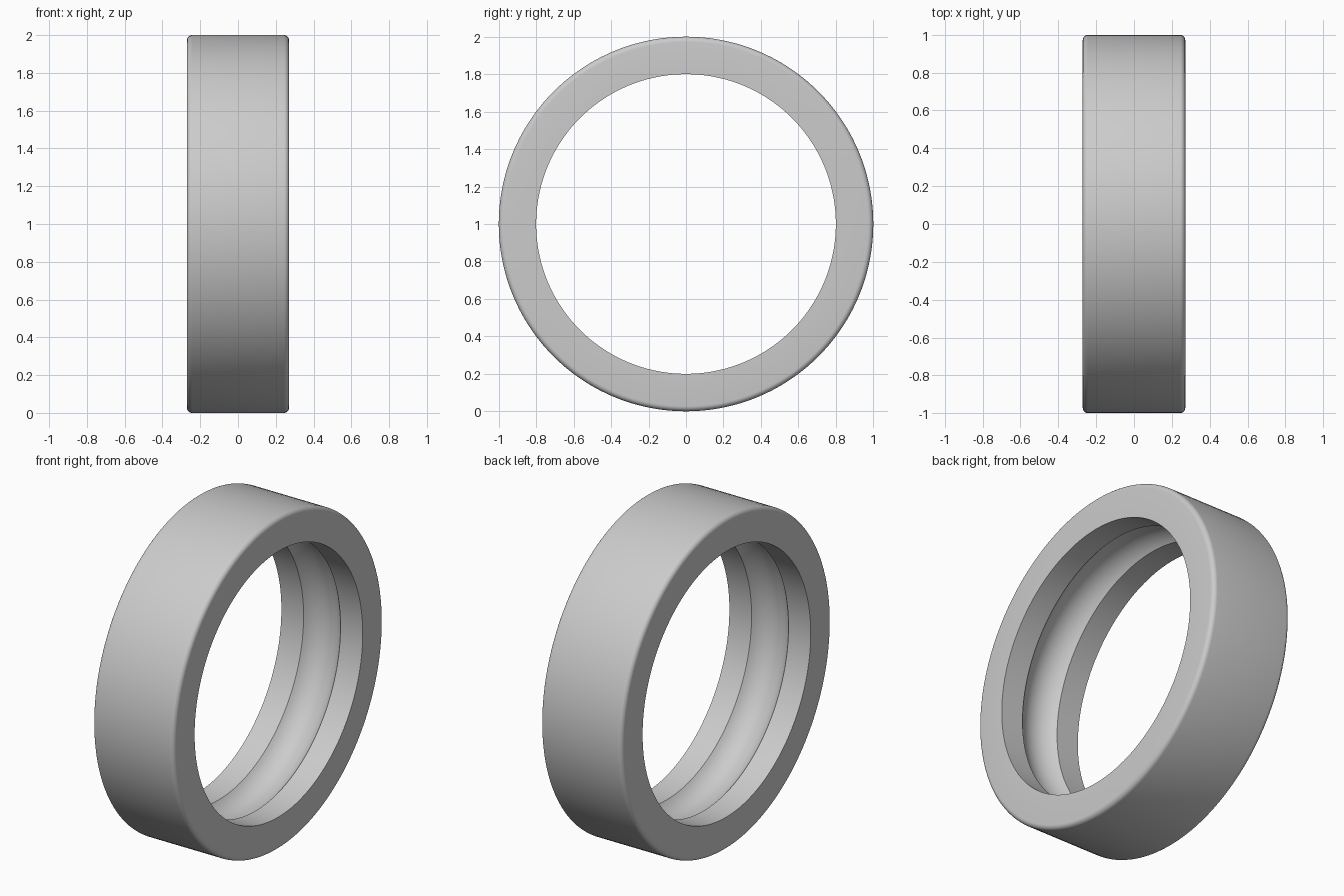
import bpy, bmesh, math

if "Cube" in bpy.data.objects:
    bpy.data.objects.remove(bpy.data.objects["Cube"])

OUTER, INNER, HALF = 1.0, 0.8, 0.271      # ring radii and half width
FILLET = 0.028                            # rounding of the outer rims
GROOVE_HALF, GROOVE_DEPTH = 0.123, 0.06   # ball track in the bore
SEGMENTS = 144


def arc(cx, cr, rad, a0, a1, steps):
    """Points (x, radius) along an arc."""
    return [(cx + rad * math.cos(a0 + (a1 - a0) * i / steps),
             cr + rad * math.sin(a0 + (a1 - a0) * i / steps))
            for i in range(steps + 1)]


# Cross-section: rounded outer corners, sharp bore corners, circular track
profile = [(HALF, INNER)]
profile += arc(HALF - FILLET, OUTER - FILLET, FILLET, 0, math.pi / 2, 6)
profile += arc(-HALF + FILLET, OUTER - FILLET, FILLET, math.pi / 2, math.pi, 6)
profile += [(-HALF, INNER)]
track_r = (GROOVE_HALF ** 2 + GROOVE_DEPTH ** 2) / (2 * GROOVE_DEPTH)
track_c = INNER + GROOVE_DEPTH - track_r
edge = math.asin(GROOVE_HALF / track_r)
profile += arc(0, track_c, track_r, math.pi / 2 + edge, math.pi / 2 - edge, 18)

# Revolve the section about the x axis
bm = bmesh.new()
rings = []
for s in range(SEGMENTS):
    a = 2 * math.pi * s / SEGMENTS
    rings.append([bm.verts.new((x, r * math.cos(a), 1 + r * math.sin(a)))
                  for x, r in profile])
n = len(profile)
for s in range(SEGMENTS):
    p, q = rings[s], rings[(s + 1) % SEGMENTS]
    for i in range(n):
        j = (i + 1) % n
        bm.faces.new((p[i], p[j], q[j], q[i]))
bmesh.ops.recalc_face_normals(bm, faces=bm.faces)

mesh = bpy.data.meshes.new("bearing_outer_ring")
bm.to_mesh(mesh)
bm.free()
ring = bpy.data.objects.new("bearing_outer_ring", mesh)
bpy.context.collection.objects.link(ring)

# Plain grey metal
mat = bpy.data.materials.new("grey_metal")
mat.diffuse_color = (0.6, 0.6, 0.6, 1)
mat.use_nodes = True
mat.node_tree.nodes["Principled BSDF"].inputs["Base Color"].default_value = mat.diffuse_color
mesh.materials.append(mat)

# Smooth shading with crisp bore and track edges
bpy.context.view_layer.objects.active = ring
ring.select_set(True)
bpy.ops.object.shade_smooth_by_angle(angle=math.radians(30))
